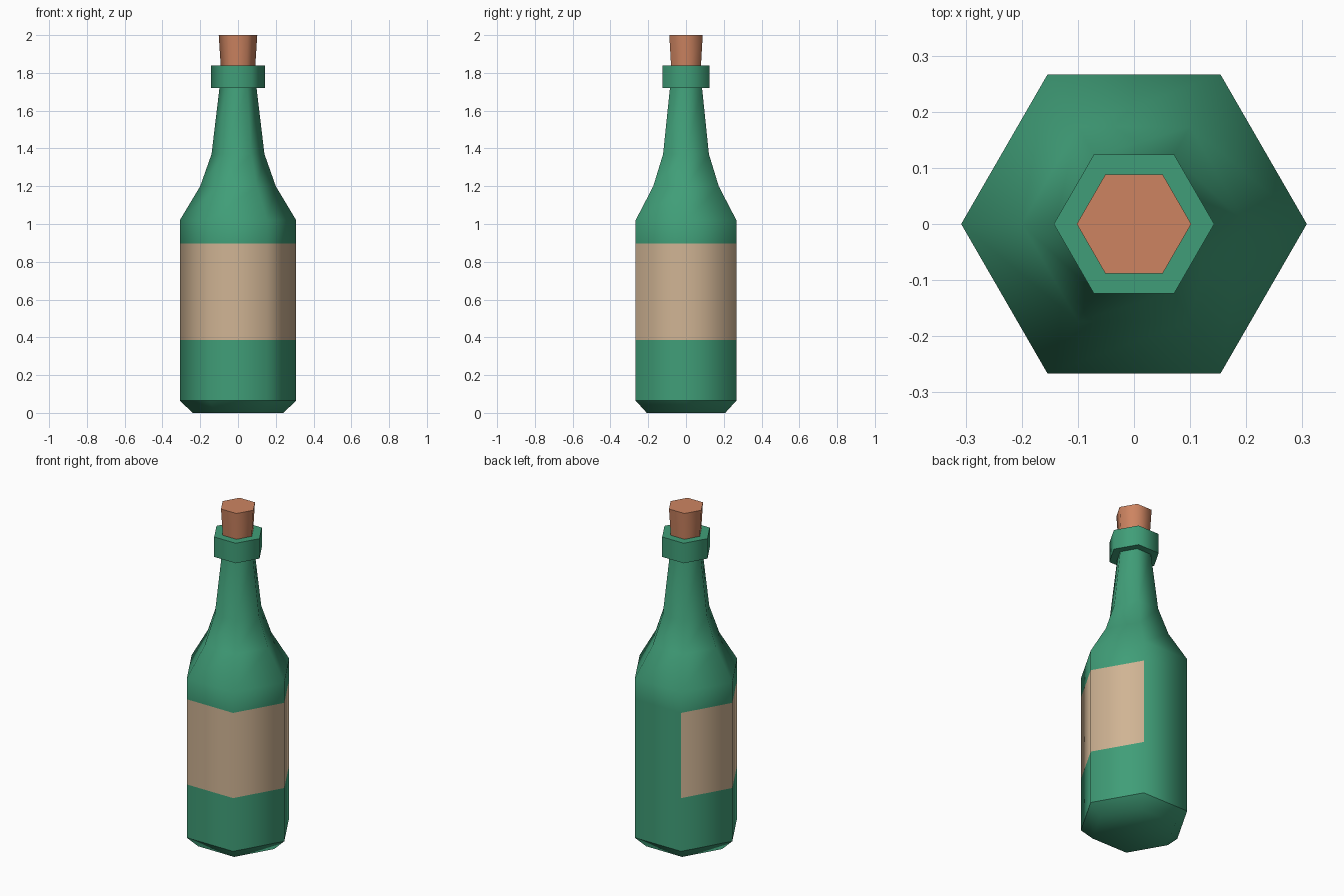
import bpy, bmesh, math

if "Cube" in bpy.data.objects:
    bpy.data.objects.remove(bpy.data.objects["Cube"])

SIDES = 6


def material(name, rgb):
    m = bpy.data.materials.new(name)
    lin = [((c / 255 + 0.055) / 1.055) ** 2.4 for c in rgb]
    m.diffuse_color = (*lin, 1)
    m.use_nodes = True
    m.node_tree.nodes["Principled BSDF"].inputs["Base Color"].default_value = m.diffuse_color
    return m


green = material("green_glass", (64, 158, 120))
paper = material("label_paper", (208, 180, 148))
cork_mat = material("cork", (205, 132, 97))


def lathe(name, profile, mats, sharp_rings=(), paint=None):
    """Six-sided turned part from (radius, height) points, capped at both ends.
    Sides are smooth shaded; the listed rings stay crisp."""
    bm = bmesh.new()
    rings = []
    for r, z in profile:
        rings.append([bm.verts.new((r * math.cos(i * math.tau / SIDES),
                                    r * math.sin(i * math.tau / SIDES), z))
                      for i in range(SIDES)])
    for a, b in zip(rings, rings[1:]):
        for i in range(SIDES):
            j = (i + 1) % SIDES
            bm.faces.new((a[i], a[j], b[j], b[i]))
    bm.faces.new(rings[0][::-1])
    bm.faces.new(rings[-1])
    bm.normal_update()
    for f in bm.faces:
        f.smooth = True
        if paint:
            f.material_index = paint(f)
    for k in sharp_rings:
        for i in range(SIDES):
            bm.edges.get((rings[k][i], rings[k][(i + 1) % SIDES])).smooth = False
    me = bpy.data.meshes.new(name)
    bm.to_mesh(me)
    bm.free()
    for m in mats:
        me.materials.append(m)
    ob = bpy.data.objects.new(name, me)
    bpy.context.collection.objects.link(ob)
    return ob


# Label wraps every side of the straight body except the back one
def label_rule(f):
    z = f.calc_center_median().z
    return 1 if 0.38 < z < 0.90 and f.normal.y < 0.9 else 0


# Bottle body with label band, shoulder and neck
lathe("bottle_body",
      [(0.24, 0), (0.308, 0.065), (0.308, 0.385), (0.308, 0.897), (0.308, 1.02),
       (0.2, 1.2), (0.14, 1.37), (0.097, 1.73)],
      [green, paper], sharp_rings=(1, 7), paint=label_rule)

# Raised lip around the mouth
lathe("bottle_lip", [(0.143, 1.72), (0.143, 1.84)], [green], sharp_rings=(0, 1))

# Tapered stopper
lathe("cork_stopper", [(0.089, 1.80), (0.102, 2.0)], [cork_mat], sharp_rings=(0, 1))
